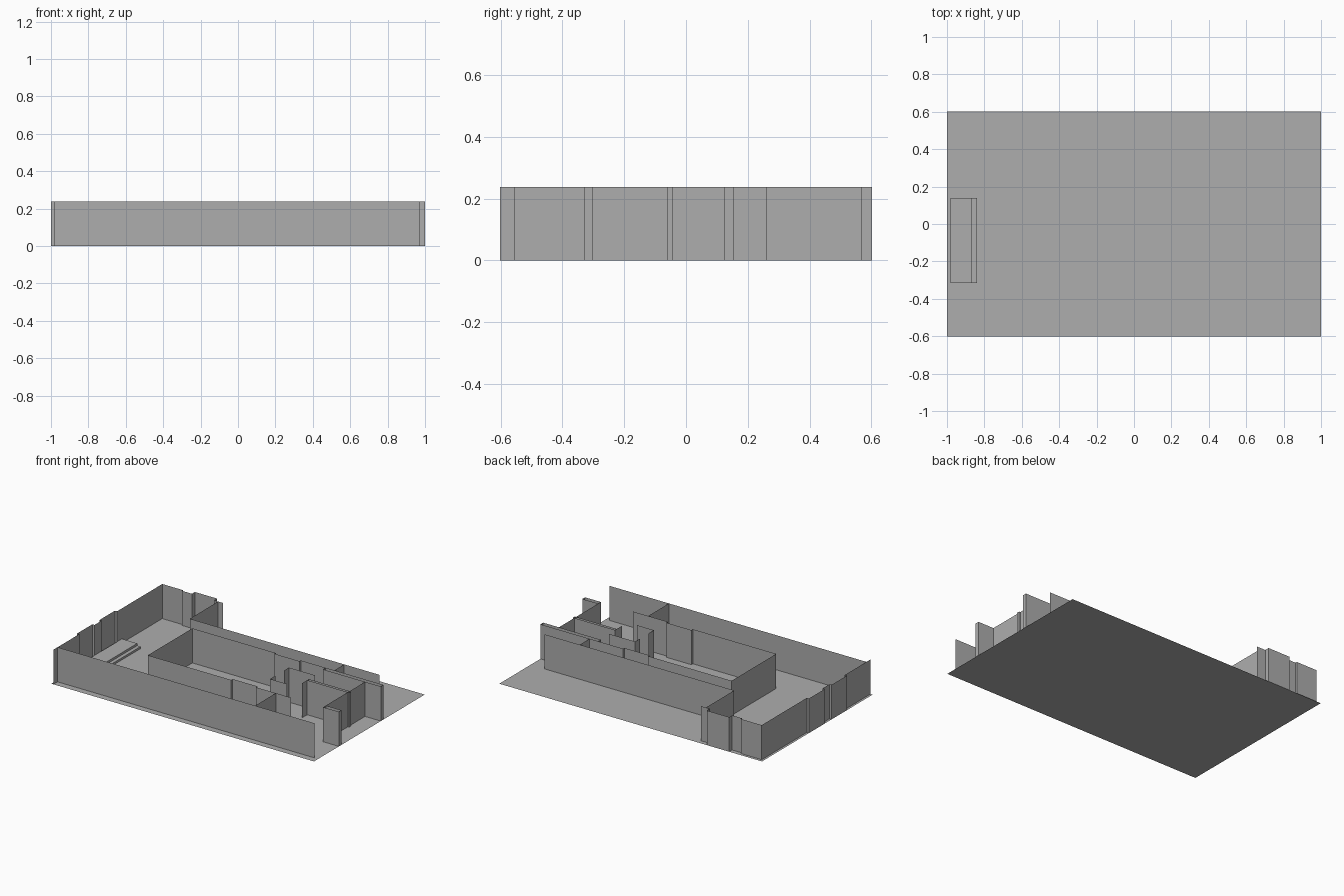
import bpy, bmesh

if "Cube" in bpy.data.objects:
    bpy.data.objects.remove(bpy.data.objects["Cube"])

HEIGHT = 0.238

plaster = bpy.data.materials.new("plaster_grey")
plaster.diffuse_color = (0.42, 0.42, 0.42, 1)
plaster.use_nodes = True
plaster.node_tree.nodes["Principled BSDF"].inputs["Base Color"].default_value = plaster.diffuse_color


def finish(name, bm):
    mesh = bpy.data.meshes.new(name)
    bm.to_mesh(mesh)
    bm.free()
    mesh.materials.append(plaster)
    obj = bpy.data.objects.new(name, mesh)
    bpy.context.collection.objects.link(obj)
    return obj


def wall(name, path, closed=False):
    """Thin upright wall that follows a floor-plan path."""
    bm = bmesh.new()
    low = [bm.verts.new((x, y, 0)) for x, y in path]
    high = [bm.verts.new((x, y, HEIGHT)) for x, y in path]
    count = len(path)
    for i in range(count if closed else count - 1):
        j = (i + 1) % count
        bm.faces.new((low[i], low[j], high[j], high[i]))
    return finish(name, bm)


def slab(name, x0, x1, y0, y1):
    """Short thick wall, open at the top."""
    return wall(name, [(x0, y0), (x1, y0), (x1, y1), (x0, y1)], True)


def block(name, x0, x1, y0, y1, top):
    bm = bmesh.new()
    bmesh.ops.create_cube(bm, size=1)
    for v in bm.verts:
        v.co = (x1 if v.co.x > 0 else x0, y1 if v.co.y > 0 else y0,
                top if v.co.z > 0 else 0.001)
    return finish(name, bm)


# Floor sheet
bm = bmesh.new()
bm.faces.new([bm.verts.new(p) for p in
              ((-1, -.602, 0), (1, -.602, 0), (1, .602, 0), (-1, .602, 0))])
finish("floor", bm)

# Outer walls, with the window bays stepping outward
wall("front_wall", [(-.984, -.557), (.973, -.557)])
wall("left_wall", [(-.984, -.602), (-.984, -.32), (-1, -.32), (-1, -.155),
                   (-.984, -.155), (-.984, -.08), (-1, -.08), (-1, .09),
                   (-.984, .09), (-.984, .582)])
wall("back_wall", [(-.984, .582), (-.825, .582), (-.825, .57), (-.75, .57),
                   (-.75, .602), (-.58, .602), (-.58, .57), (-.515, .57)])

# Corridor wall behind the main room
wall("corridor_wall", [(-.55, .57), (-.55, .261), (.895, .261)])

# Main room
wall("room_back_wall", [(-.455, .154), (.18, .154), (.18, .14), (.37, .14),
                        (.37, .154), (.56, .154), (.56, .125), (1, .125),
                        (1, .154), (.56, .154)])
wall("room_left_wall", [(-.455, .154), (-.455, -.331)])
wall("room_front_wall", [(-.455, -.331), (.18, -.331), (.18, -.315),
                         (.37, -.315), (.37, -.331), (.635, -.331)])
wall("corridor_partition", [(.626, .154), (.626, .261)])
wall("front_partition", [(.52, -.557), (.52, -.331)])

# Entrance side
slab("entrance_wall", .88, 1, -.331, -.302)
wall("right_wall", [(.88, -.302), (.88, .125)])
slab("cross_wall", .57, .89, -.062, -.043)

# Small inner rooms
wall("closet_front", [(.37, -.12), (.37, -.18), (.5, -.18)])
wall("closet_side", [(.57, -.12), (.57, -.062)])
wall("closet_back", [(.37, -.03), (.37, .025), (.57, .025)])

# Low platform with a step along the left wall
block("platform", -.982, -.865, -.316, .14, .03)
block("platform_step", -.865, -.84, -.316, .14, .015)
